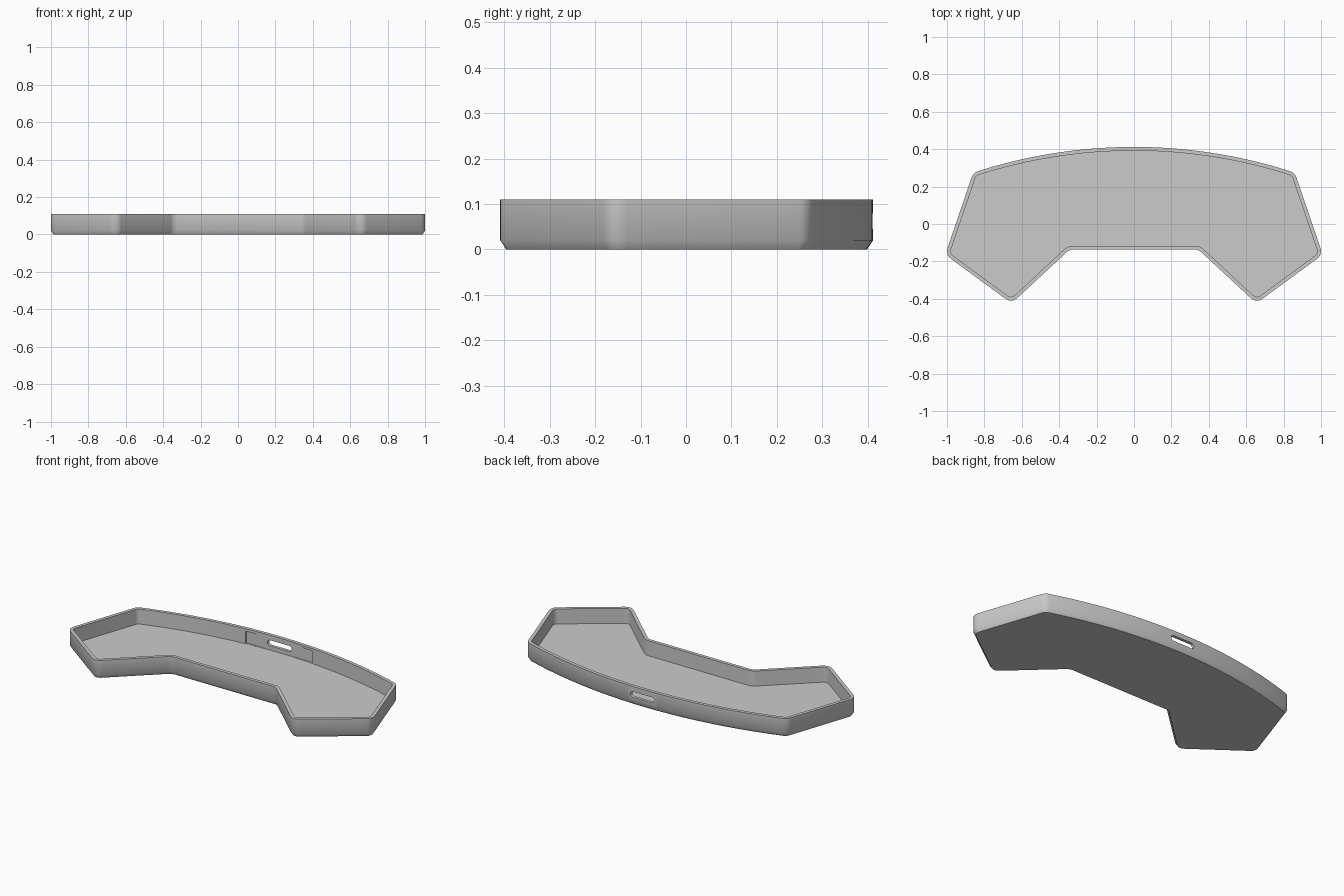
import bpy, bmesh, math
from mathutils import Vector

if "Cube" in bpy.data.objects:
    bpy.data.objects.remove(bpy.data.objects["Cube"])

HEIGHT, WALL, FLOOR = 0.11, 0.02, 0.02
BACK_Y, ARC_R = 0.412, 2.75

grey = bpy.data.materials.new("plain grey")
grey.use_nodes = True
grey.diffuse_color = (0.6, 0.6, 0.6, 1)
grey.node_tree.nodes["Principled BSDF"].inputs["Base Color"].default_value = grey.diffuse_color


def arc_point(x):
    return Vector((x, BACK_Y - ARC_R + math.sqrt(ARC_R ** 2 - x * x)))


def fillet(prev, corner, nxt, r, steps=8):
    """Round one corner of a path with an arc of radius r."""
    a, b = (prev - corner).normalized(), (nxt - corner).normalized()
    half = a.angle(b) / 2
    centre = corner + (a + b).normalized() * (r / math.sin(half))
    start = corner + a * (r / math.tan(half)) - centre
    end = corner + b * (r / math.tan(half)) - centre
    sweep = math.pi - 2 * half
    points = []
    for i in range(steps + 1):
        t = sweep * i / steps
        spoke = start * math.sin(sweep - t) + end * math.sin(t)
        points.append(centre + spoke / math.sin(sweep))
    return points


def inset(loop, d):
    """Offset a counter-clockwise loop inwards with mitred corners."""
    out = []
    for i, p in enumerate(loop):
        e1 = (p - loop[i - 1]).normalized()
        e2 = (loop[(i + 1) % len(loop)] - p).normalized()
        n1, n2 = Vector((-e1.y, e1.x)), Vector((-e2.y, e2.x))
        out.append(p + (n1 + n2) * (d / (1 + n1.dot(n2))))
    return out


def loft(name, rings):
    """Skin a stack of matching rings and cap both ends."""
    bm = bmesh.new()
    rows = [[bm.verts.new(p) for p in ring] for ring in rings]
    n = len(rows[0])
    for low, high in zip(rows, rows[1:]):
        for i in range(n):
            j = (i + 1) % n
            bm.faces.new((low[i], low[j], high[j], high[i]))
    bm.faces.new(rows[0][::-1])
    bm.faces.new(rows[-1])
    bmesh.ops.recalc_face_normals(bm, faces=bm.faces)
    mesh = bpy.data.meshes.new(name)
    bm.to_mesh(mesh)
    bm.free()
    mesh.materials.append(grey)
    ob = bpy.data.objects.new(name, mesh)
    bpy.context.collection.objects.link(ob)
    return ob


# Half outline: notch, front tip, side corner, back corner, then the bowed back
corners = [Vector(c) for c in ((0, -0.137), (0.345, -0.137), (0.654, -0.424),
                               (1.009, -0.164))]
corners += [arc_point(0.86), arc_point(0.78)]
half = []
for k in range(1, 5):
    half += fillet(corners[k - 1], corners[k], corners[k + 1], 0.05)
half += [arc_point(0.78 * (1 - i / 16)) for i in range(17)]
outline = half + [Vector((-p.x, p.y)) for p in half[-2::-1]]

# Tray: chamfered bottom, outer wall, rim, inner wall, floor
profile = [(0.013, 0), (0, 0.02), (0, HEIGHT), (WALL, HEIGHT), (WALL, FLOOR)]
tray = loft("tray", [[(p.x, p.y, z) for p in inset(outline, d)] for d, z in profile])


def cut(cutter):
    cutter.hide_render = True
    mod = tray.modifiers.new("cut", "BOOLEAN")
    mod.operation, mod.solver, mod.object = "DIFFERENCE", "EXACT", cutter
    bpy.context.view_layer.objects.active = tray
    bpy.ops.object.modifier_apply(modifier=mod.name)
    bpy.data.objects.remove(cutter)


# Flat pocket inside the back wall, below the rim
box = [(-0.22, 0.34), (0.22, 0.34), (0.22, 0.3935), (-0.22, 0.3935)]
cut(loft("pocket_cutter", [[(x, y, z) for x, y in box] for z in (FLOOR + 0.001, 0.095)]))

# Round-ended slot through the back wall
slot = []
for side, start in ((1, -math.pi / 2), (-1, math.pi / 2)):
    for i in range(13):
        a = start + math.pi * i / 12
        slot.append((side * 0.063 + 0.017 * math.cos(a), 0.062 + 0.017 * math.sin(a)))
cut(loft("slot_cutter", [[(x, y, z) for x, z in slot] for y in (0.35, 0.46)]))

bpy.ops.object.select_all(action="DESELECT")
tray.select_set(True)
bpy.context.view_layer.objects.active = tray
bpy.ops.object.shade_smooth_by_angle(angle=math.radians(40))
